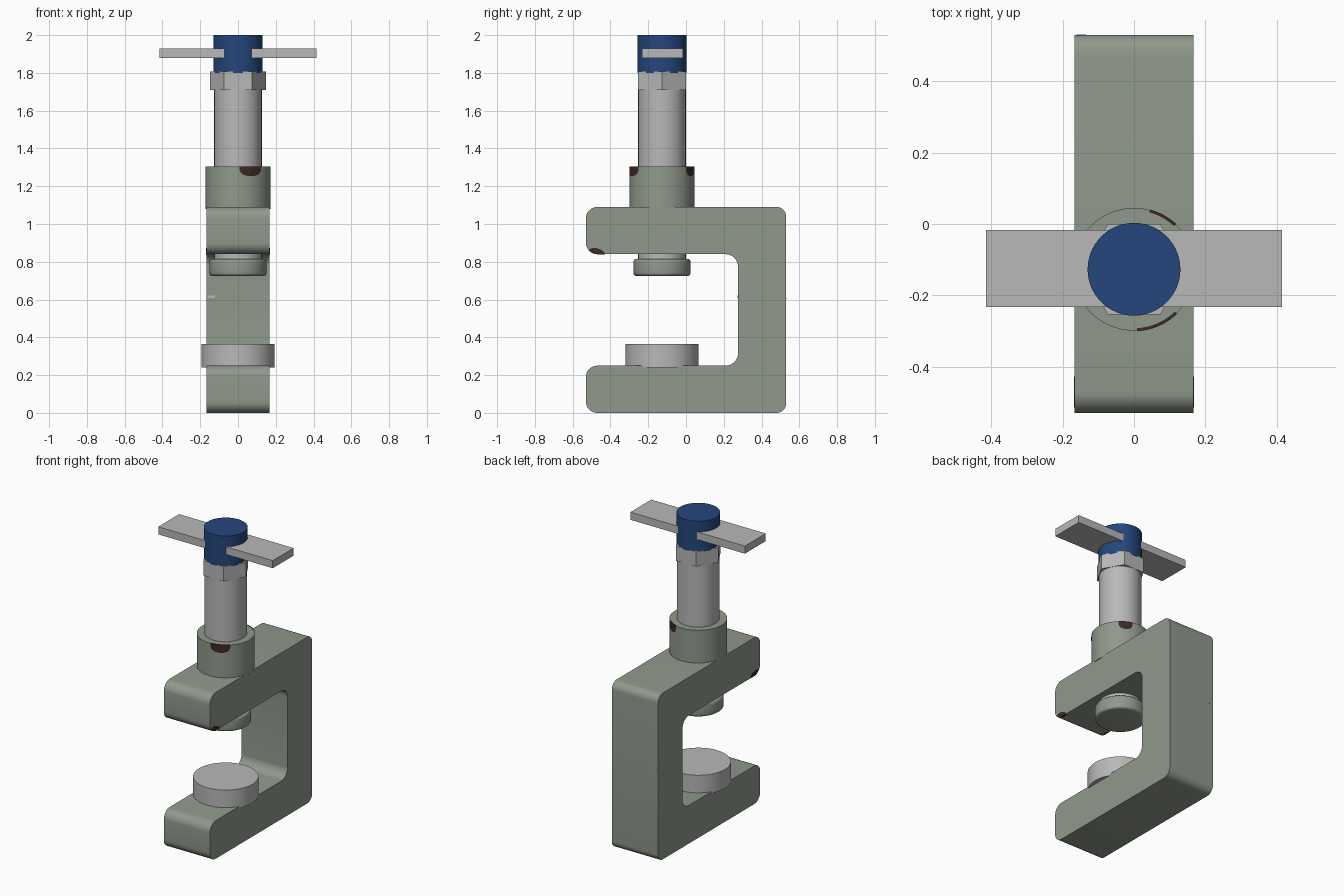
import bpy, bmesh, math
from mathutils import Vector

if "Cube" in bpy.data.objects:
    bpy.data.objects.remove(bpy.data.objects["Cube"])

AXIS_Y = -0.127


def mat(name, col):
    m = bpy.data.materials.new(name)
    m.diffuse_color = (*col, 1)
    m.use_nodes = True
    m.node_tree.nodes["Principled BSDF"].inputs["Base Color"].default_value = m.diffuse_color
    return m


GREEN = mat("grey green paint", (0.28, 0.32, 0.265))
STEEL = mat("bare steel", (0.48, 0.48, 0.48))
BLUE = mat("blue cap", (0.018, 0.061, 0.20))
BROWN = mat("rust brown", (0.048, 0.023, 0.018))


def finish(name, bm, material, smooth=True):
    bmesh.ops.recalc_face_normals(bm, faces=bm.faces)
    me = bpy.data.meshes.new(name)
    bm.to_mesh(me)
    bm.free()
    ob = bpy.data.objects.new(name, me)
    bpy.context.collection.objects.link(ob)
    me.materials.append(material)
    if smooth:
        bpy.ops.object.select_all(action='DESELECT')
        ob.select_set(True)
        bpy.context.view_layer.objects.active = ob
        bpy.ops.object.shade_smooth_by_angle(angle=math.radians(35))
    return ob


def cylinder(name, r, z0, z1, material, segs=64, bevel=0.0):
    bm = bmesh.new()
    bmesh.ops.create_cone(bm, cap_ends=True, segments=segs, radius1=r, radius2=r, depth=z1 - z0)
    if bevel:
        rims = [e for e in bm.edges if abs(e.verts[0].co.z - e.verts[1].co.z) < 1e-5]
        bmesh.ops.bevel(bm, geom=rims, offset=bevel, segments=4, profile=0.5, affect='EDGES')
    bmesh.ops.translate(bm, verts=bm.verts, vec=(0, AXIS_Y, (z0 + z1) / 2))
    return finish(name, bm, material, segs > 8)


def rounded(corners, steps=8):
    """Fillet each (y, z, radius) right-angle corner."""
    out = []
    for i, (y, z, r) in enumerate(corners):
        p = Vector((y, z))
        a = (Vector(corners[i - 1][:2]) - p).normalized()
        b = (Vector(corners[(i + 1) % len(corners)][:2]) - p).normalized()
        c = p + (a + b) * r
        for k in range(steps + 1):
            t = k / steps * math.pi / 2
            out.append(c - b * r * math.cos(t) - a * r * math.sin(t))
    return out


def extrude_x(name, pts, x0, x1, material):
    bm = bmesh.new()
    f = bm.faces.new([bm.verts.new((x0, y, z)) for y, z in pts])
    res = bmesh.ops.extrude_face_region(bm, geom=[f])
    vs = [g for g in res["geom"] if isinstance(g, bmesh.types.BMVert)]
    bmesh.ops.translate(bm, verts=vs, vec=(x1 - x0, 0, 0))
    return finish(name, bm, material)


def box(name, lo, hi, material):
    bm = bmesh.new()
    bmesh.ops.create_cube(bm, size=1)
    for v in bm.verts:
        v.co = [(a + b) / 2 + c * (b - a) for a, b, c in zip(lo, hi, v.co)]
    return finish(name, bm, material, False)


# C-shaped frame
frame = rounded([(-0.53, 0, 0.06), (0.53, 0, 0.05), (0.53, 1.09, 0.05), (-0.53, 1.09, 0.06),
                 (-0.53, 0.84, 0.06), (0.275, 0.84, 0.065), (0.275, 0.25, 0.065), (-0.53, 0.25, 0.06)])
extrude_x("clamp_frame", frame, -0.167, 0.167, GREEN)

# Parts stacked along the screw axis
cylinder("threaded_boss", 0.172, 1.08, 1.305, GREEN)
cylinder("screw_shaft", 0.126, 0.80, 1.72, STEEL)
cylinder("pressure_pad", 0.151, 0.725, 0.815, GREEN, bevel=0.016)
cylinder("anvil_disc", 0.194, 0.24, 0.365, STEEL)
cylinder("screw_cap", 0.13, 1.80, 2.0, BLUE)

# Hex nut with corners pointing along x
bm = bmesh.new()
rings = [[bm.verts.new((0.147 * math.cos(i * math.pi / 3), AXIS_Y + 0.147 * math.sin(i * math.pi / 3), z))
          for i in range(6)] for z in (1.71, 1.807)]
for r in rings:
    bm.faces.new(r)
for i in range(6):
    j = (i + 1) % 6
    bm.faces.new((rings[0][i], rings[0][j], rings[1][j], rings[1][i]))
finish("hex_nut", bm, STEEL, False)

# Flat cross handle
box("cross_handle", (-0.415, -0.233, 1.88), (0.415, -0.017, 1.93), STEEL)


# Paint chips curved around the top of the boss
def boss_chip(name, a0, a1):
    bm = bmesh.new()
    n, prev = 14, None
    for i in range(n + 1):
        u = i / n
        a = math.radians(a0 + (a1 - a0) * u)
        low = 1.303 - 0.02 - 0.03 * math.sqrt(max(0, 1 - (2 * u - 1) ** 2))
        cur = [bm.verts.new((r * math.cos(a), AXIS_Y + r * math.sin(a), z))
               for r, z in ((0.1735, low), (0.1735, 1.3055), (0.165, 1.3055))]
        if prev:
            for k in range(2):
                bm.faces.new((prev[k], cur[k], cur[k + 1], prev[k + 1]))
        prev = cur
    finish(name, bm, BROWN)


boss_chip("boss_chip_front", -87, -46)
boss_chip("boss_chip_back", 47, 75)

# Paint chips on both sides of the upper jaw tip
chip = [(-0.515, 0.862), (-0.50, 0.872), (-0.475, 0.873), (-0.445, 0.862), (-0.428, 0.845),
        (-0.43, 0.8395), (-0.47, 0.8395), (-0.493, 0.845)]
for side, s in (("left", -1), ("right", 1)):
    extrude_x("jaw_chip_" + side, chip, s * 0.155, s * 0.1685, BROWN)

# Small bare scratches on the frame spine
box("scratch_inner", (-0.16, 0.2735, 0.607), (-0.122, 0.277, 0.622), STEEL)
box("scratch_back", (-0.16, 0.528, 0.602), (-0.135, 0.531, 0.608), STEEL)
